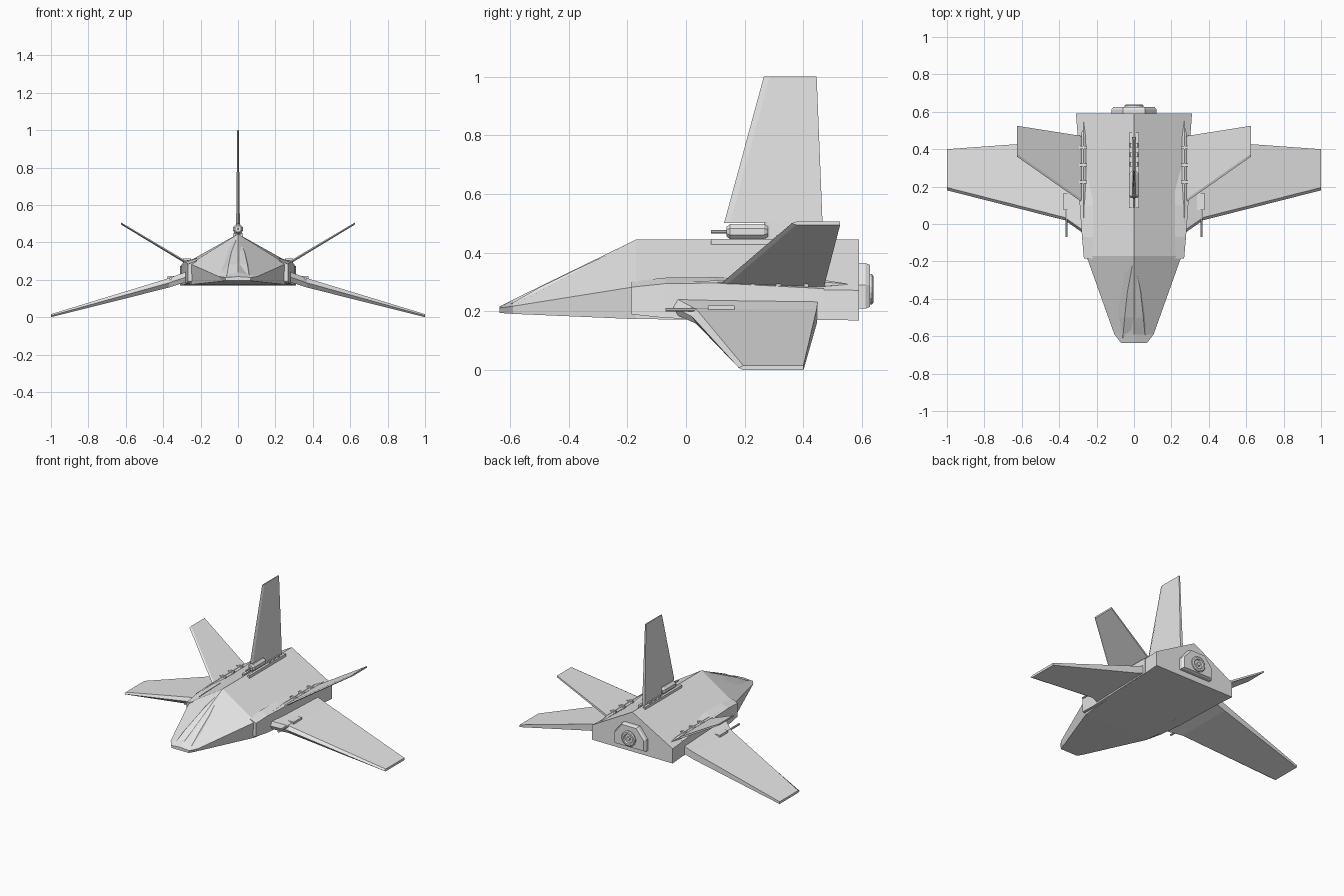
import bpy, bmesh, math
from mathutils import Matrix, Vector

if "Cube" in bpy.data.objects:
    bpy.data.objects.remove(bpy.data.objects["Cube"])

grey = bpy.data.materials.new("light_grey")
grey.use_nodes = True
grey.diffuse_color = (0.8, 0.8, 0.8, 1)
grey.node_tree.nodes["Principled BSDF"].inputs["Base Color"].default_value = (0.8, 0.8, 0.8, 1)


def finish(bm, name, mirror=False):
    bmesh.ops.recalc_face_normals(bm, faces=bm.faces)
    mesh = bpy.data.meshes.new(name)
    bm.to_mesh(mesh)
    bm.free()
    mesh.materials.append(grey)
    ob = bpy.data.objects.new(name, mesh)
    bpy.context.scene.collection.objects.link(ob)
    if mirror:
        ob.modifiers.new("mirror", 'MIRROR').use_mirror_merge = False
    return ob


def loft(name, sections, mirror=False):
    """Skin a closed solid through rings of equal point count."""
    bm = bmesh.new()
    rings = [[bm.verts.new(p) for p in s] for s in sections]
    n = len(rings[0])
    for a, b in zip(rings, rings[1:]):
        for i in range(n):
            j = (i + 1) % n
            bm.faces.new((a[i], a[j], b[j], b[i]))
    bm.faces.new(rings[0])
    bm.faces.new(rings[-1])
    return finish(bm, name, mirror)


def box(name, lo, hi, mirror=False):
    return loft(name, [[(lo[0], y, lo[2]), (hi[0], y, lo[2]), (hi[0], y, hi[2]), (lo[0], y, hi[2])]
                       for y in (lo[1], hi[1])], mirror)


def turned(name, x, z, stations, sides=12, mirror=False):
    """Round part along y, from (y, radius) stations."""
    angles = [2 * math.pi * (i + 0.5) / sides for i in range(sides)]
    return loft(name, [[(x + r * math.cos(a), y, z + r * math.sin(a)) for a in angles]
                       for y, r in stations], mirror)


def hull_ring(y, low_x, low_z, side_x, side_z, top):
    return [(-low_x, y, low_z), (low_x, y, low_z), (side_x, y, side_z),
            (0, y, top), (-side_x, y, side_z)]


def fin_ring(x, front, back, low, high):
    """Flat spar section with a bevelled leading edge."""
    mid = (low + high) / 2
    return [(x, front, mid), (x, front + 0.015, high), (x, back, high),
            (x, back, low), (x, front + 0.015, low)]


# Fuselage
loft("fuselage", [
    hull_ring(-0.635, 0.065, 0.195, 0.07, 0.212, 0.217),
    hull_ring(-0.59, 0.085, 0.192, 0.105, 0.218, 0.24),
    hull_ring(-0.17, 0.25, 0.174, 0.255, 0.285, 0.445),
    hull_ring(0.59, 0.31, 0.17, 0.31, 0.272, 0.445)])

# Faceted canopy over the nose
loft("canopy", [
    [(-0.07, -0.61, 0.21), (0.07, -0.61, 0.21), (0.06, -0.61, 0.218), (-0.06, -0.61, 0.218)],
    [(-0.1, -0.5, 0.22), (0.1, -0.5, 0.22), (0.05, -0.5, 0.282), (-0.05, -0.5, 0.282)],
    [(-0.09, -0.36, 0.28), (0.09, -0.36, 0.28), (0.035, -0.36, 0.35), (-0.035, -0.36, 0.35)],
    [(-0.06, -0.2, 0.38), (0.06, -0.2, 0.38), (0.005, -0.2, 0.425), (-0.005, -0.2, 0.425)]])

# Side pods along the fuselage
loft("side_pod", [
    [(0.22, y, low), (x, y, low), (x, y, high), (0.22, y, high + 0.02)]
    for y, x, low, high in [(-0.185, 0.268, 0.19, 0.283), (-0.07, 0.278, 0.178, 0.295),
                            (0.1, 0.29, 0.172, 0.297), (0.47, 0.303, 0.172, 0.278)]], True)

# Main wings with thick root fairings
loft("main_wing", [fin_ring(0.27, -0.05, 0.45, 0.19, 0.245),
                   fin_ring(0.37, 0.02, 0.445, 0.158, 0.208),
                   fin_ring(1.0, 0.18, 0.4, 0.0, 0.016)], True)

# Upward canted fins and their root fairings
loft("canted_fin", [fin_ring(0.27, 0.115, 0.47, 0.28, 0.293),
                    fin_ring(0.29, 0.125, 0.472, 0.292, 0.308),
                    fin_ring(0.625, 0.36, 0.525, 0.495, 0.506)], True)
turned("fin_root_fairing", 0.27, 0.293, [(-0.08, 0.002), (0.12, 0.014), (0.47, 0.014), (0.55, 0.002)], 6, True)
for y in (0.225, 0.315, 0.41):
    box("fin_clamp", (0.25, y - 0.008, 0.28), (0.293, y + 0.008, 0.314), True)

# Upright tail fin on its rail
loft("tail_fin", [
    [(0, front, z), (t, front + 0.02, z), (t, back, z), (-t, back, z), (-t, front + 0.02, z)]
    for z, front, back, t in [(0.43, 0.27, 0.465, 0.01), (0.504, 0.265, 0.465, 0.01)]])
loft("tail_fin_blade", [
    [(0, front, z), (t, front + 0.02, z), (t, back, z), (-t, back, z), (-t, front + 0.02, z)]
    for z, front, back, t in [(0.502, 0.13, 0.465, 0.01), (1.0, 0.265, 0.445, 0.004)]])
box("tail_rail", (0.012, 0.085, 0.425), (0.028, 0.49, 0.447), True)
for y in (0.32, 0.37, 0.42):
    turned("rail_bolt", 0.015, 0.452, [(y - 0.012, 0.008), (y + 0.012, 0.008)], 8, True)

# Top cannon
turned("top_cannon", 0, 0.472, [(0.138, 0.018), (0.15, 0.028), (0.265, 0.028), (0.28, 0.018)], 8)
turned("top_cannon_barrel", 0, 0.472, [(0.085, 0.006), (0.145, 0.006)], 8)

# Wing guns
box("wing_gun", (0.338, 0.075, 0.194), (0.376, 0.165, 0.221), True)
box("wing_gun_mount", (0.285, 0.1, 0.203), (0.34, 0.165, 0.216), True)
turned("wing_gun_barrel", 0.361, 0.206, [(-0.07, 0.007), (0.08, 0.007)], 8, True)

# Exhaust block, nozzle rings
outline = [(-0.12, 0.21), (0.12, 0.21), (0.12, 0.29), (0.06, 0.365), (-0.06, 0.365), (-0.12, 0.29)]
loft("exhaust_block", [
    [(x * s, y, 0.285 + (z - 0.285) * s) for x, z in outline]
    for y, s in [(0.585, 1), (0.612, 1), (0.626, 0.92)]])
turned("nozzle", 0, 0.275, [(0.62, 0.053), (0.633, 0.053), (0.638, 0.046), (0.638, 0.034),
                            (0.628, 0.03), (0.628, 0.014), (0.636, 0.012)], 16)
